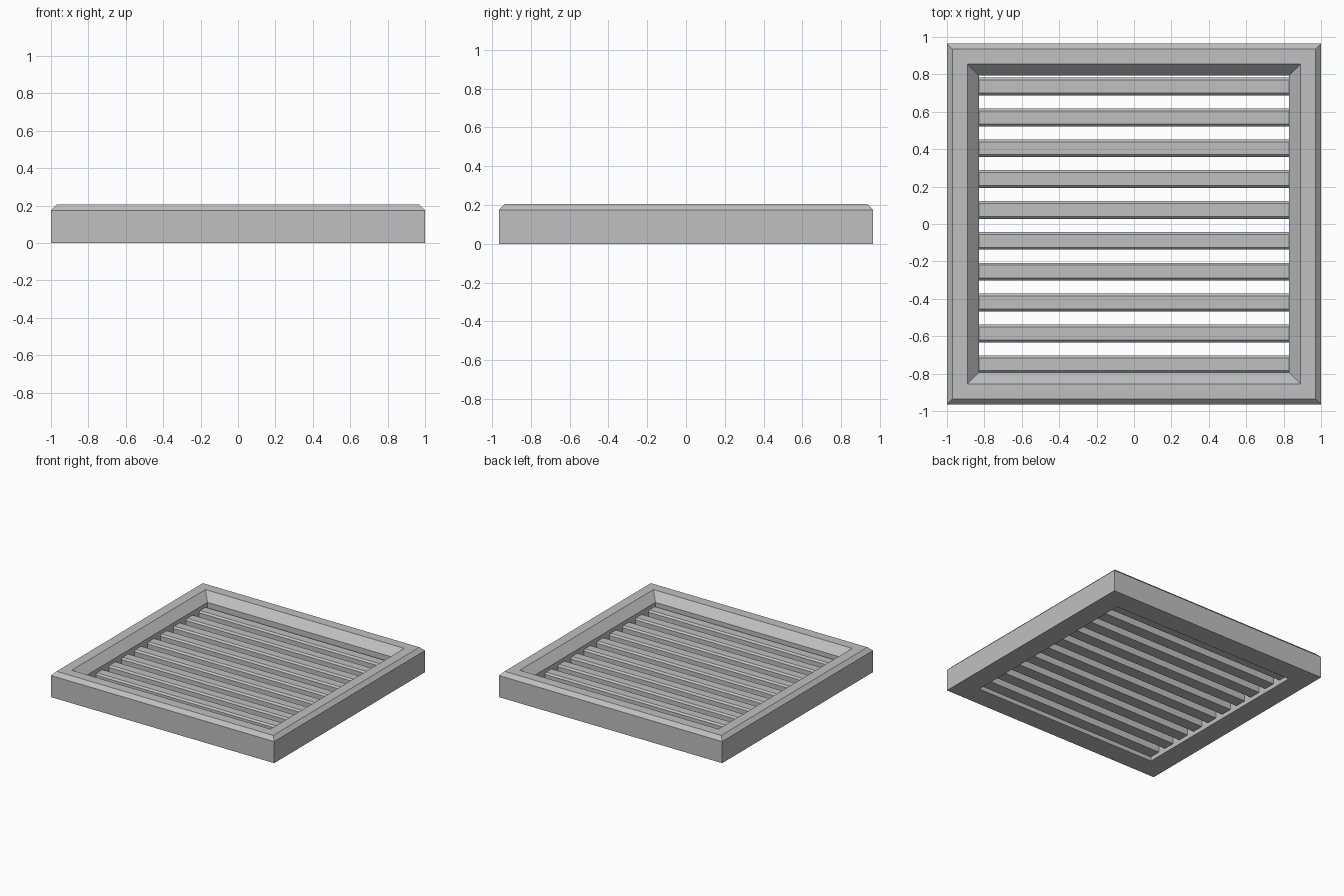
import bpy
import bmesh

cube = bpy.data.objects.get("Cube")
if cube:
    bpy.data.objects.remove(cube, do_unlink=True)

grey = bpy.data.materials.new("neutral grey")
grey.use_nodes = True
colour = (0.53, 0.53, 0.53, 1)
grey.diffuse_color = colour
grey.node_tree.nodes["Principled BSDF"].inputs["Base Color"].default_value = colour

HALF_X, HALF_Y = 1.0, 0.965
OPENING_X = 0.83


def finish(name, bm):
    bmesh.ops.recalc_face_normals(bm, faces=bm.faces)
    mesh = bpy.data.meshes.new(name)
    bm.to_mesh(mesh)
    bm.free()
    mesh.materials.append(grey)
    obj = bpy.data.objects.new(name, mesh)
    bpy.context.collection.objects.link(obj)
    return obj


def bridge(bm, a, b):
    for i in range(len(a)):
        j = (i + 1) % len(a)
        bm.faces.new((a[i], a[j], b[j], b[i]))


# Mitred frame: a closed (inset, height) profile swept round the rectangle
profile = [(0, 0), (0, 0.175), (0.03, 0.205), (0.11, 0.205), (0.17, 0.14), (0.17, 0)]
bm = bmesh.new()
rings = []
for inset, z in profile:
    x, y = HALF_X - inset, HALF_Y - inset
    rings.append([bm.verts.new((sx * x, sy * y, z))
                  for sx, sy in ((-1, -1), (1, -1), (1, 1), (-1, 1))])
for i, ring in enumerate(rings):
    bridge(bm, ring, rings[(i + 1) % len(rings)])
finish("frame", bm)

# Horizontal slats with chamfered upper edges
half, chamfer, low, high = 0.0475, 0.013, 0.035, 0.11
section = [(-half, low), (half, low), (half, high - chamfer),
           (half - chamfer, high), (chamfer - half, high), (-half, high - chamfer)]
for n in range(10):
    centre = 0.735 - n * 0.165
    bm = bmesh.new()
    ends = [[bm.verts.new((x, centre + y, z)) for y, z in section]
            for x in (-OPENING_X, OPENING_X)]
    bridge(bm, *ends)
    for end in ends:
        bm.faces.new(end)
    finish(f"slat_{n + 1}", bm)
